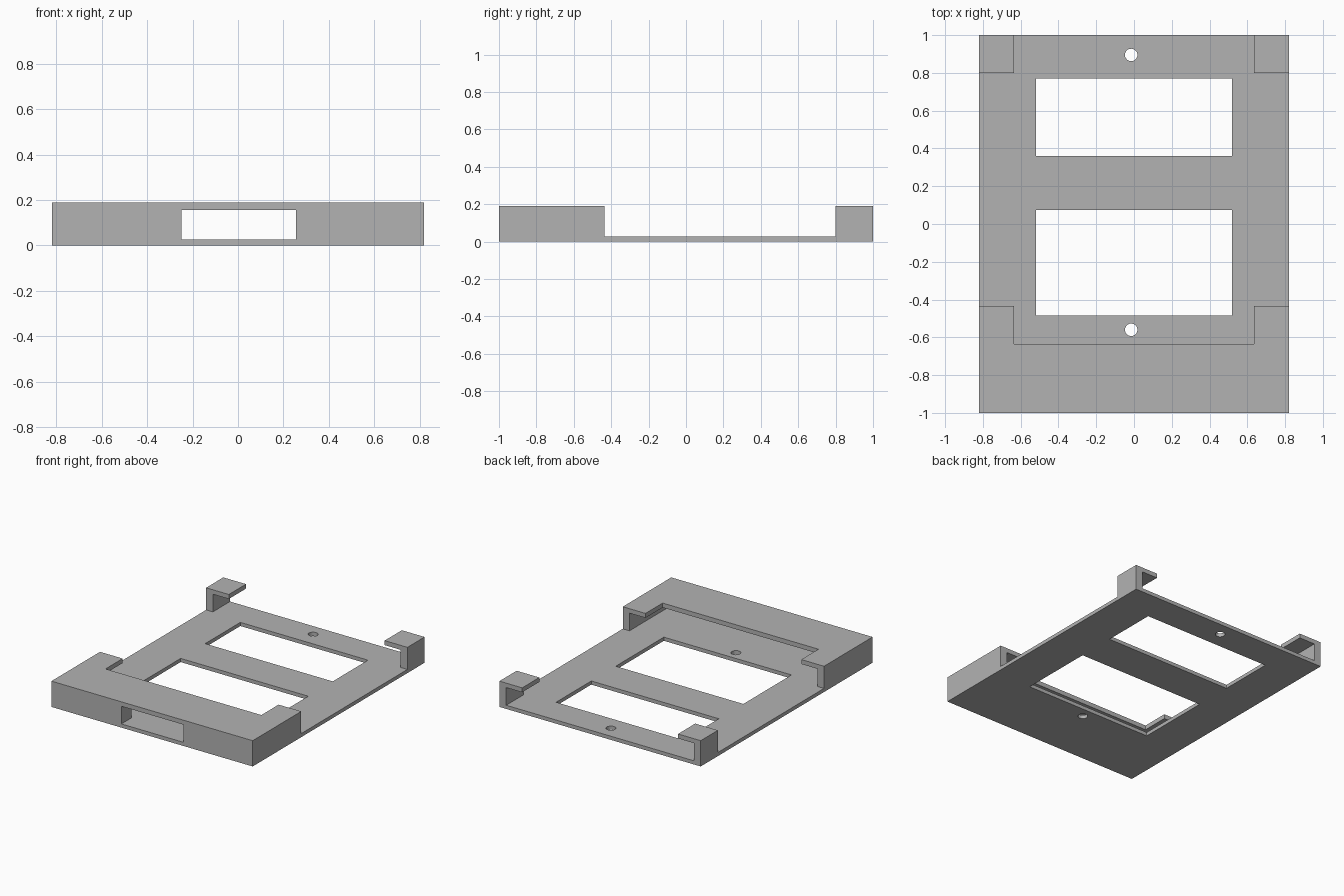
import bpy

cube = bpy.data.objects.get("Cube")
if cube:
    bpy.data.objects.remove(cube, do_unlink=True)

# Single plain grey material
grey = bpy.data.materials.new("plain_grey")
grey.use_nodes = True
colour = (0.45, 0.45, 0.45, 1)
grey.diffuse_color = colour
grey.node_tree.nodes["Principled BSDF"].inputs["Base Color"].default_value = colour

WIDTH, HEIGHT = 0.82, 0.19       # half width, full height
FLOOR, CEILING = 0.027, 0.157    # pocket floor and underside of the lips
BEYOND = 1.2                     # cutters run past the body to here


def box(name, x, y, z):
    """Box from (min, max) ranges on each axis."""
    bpy.ops.mesh.primitive_cube_add(size=1)
    ob = bpy.context.object
    ob.name = name
    for v in ob.data.vertices:
        v.co = [r[1] if c > 0 else r[0] for c, r in zip(v.co, (x, y, z))]
    return ob


def cut(body, cutter):
    """Subtract the cutter from the body, then discard it."""
    cutter.hide_render = True
    mod = body.modifiers.new(cutter.name, 'BOOLEAN')
    mod.operation = 'DIFFERENCE'
    mod.solver = 'EXACT'
    mod.object = cutter
    bpy.context.view_layer.objects.active = body
    bpy.ops.object.modifier_apply(modifier=mod.name)
    bpy.data.objects.remove(cutter, do_unlink=True)


# Solid block that becomes the tray
tray = box("mounting_tray", (-WIDTH, WIDTH), (-1, 1), (0, HEIGHT))
tray.data.materials.append(grey)

# Pocket under the lips, open at the back
cut(tray, box("pocket", (-0.765, 0.765), (-0.885, BEYOND), (FLOOR, CEILING)))
# Open top between the corner lips and behind the front shelf
cut(tray, box("top_opening", (-0.635, 0.635), (-0.635, BEYOND), (0.1, BEYOND)))
# Gap in the side walls between front and back clips
cut(tray, box("side_gap", (-BEYOND, BEYOND), (-0.435, 0.80), (FLOOR, BEYOND)))
# Slot through the front wall
cut(tray, box("front_slot", (-0.25, 0.255), (-BEYOND, -0.8), (FLOOR, CEILING)))

# Two windows in the floor
for y in ((-0.485, 0.075), (0.36, 0.77)):
    cut(tray, box("floor_window", (-0.52, 0.52), y, (-0.1, 0.1)))

# Two round screw holes in the floor
for y in (-0.56, 0.895):
    bpy.ops.mesh.primitive_cylinder_add(vertices=32, radius=0.033, depth=0.2,
                                        location=(-0.015, y, 0))
    bpy.context.view_layer.update()
    cut(tray, bpy.context.object)

# Flat faces, one colour throughout
for face in tray.data.polygons:
    face.use_smooth = False
    face.material_index = 0
